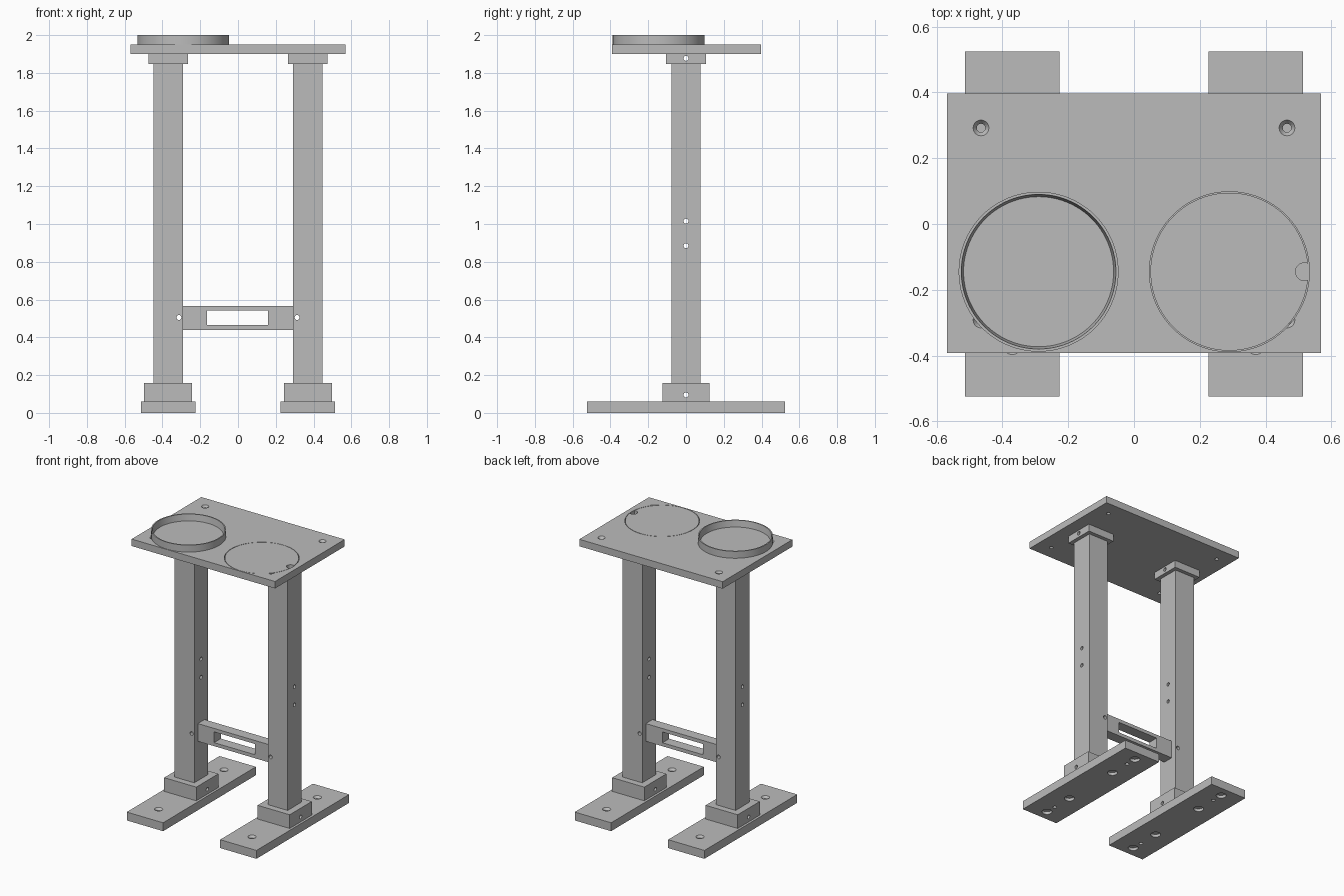
import bpy, bmesh, math
from mathutils import Matrix, Vector

old = bpy.data.objects.get("Cube")
if old:
    bpy.data.objects.remove(old)

grey = bpy.data.materials.new("plain_grey")
grey.use_nodes = True
COLOR = (0.5, 0.5, 0.5, 1)
grey.diffuse_color = COLOR
grey.node_tree.nodes["Principled BSDF"].inputs["Base Color"].default_value = COLOR


def finish(name, bm):
    bmesh.ops.recalc_face_normals(bm, faces=bm.faces)
    mesh = bpy.data.meshes.new(name)
    bm.to_mesh(mesh)
    bm.free()
    mesh.materials.append(grey)
    obj = bpy.data.objects.new(name, mesh)
    bpy.context.collection.objects.link(obj)
    return obj


def add_box(bm, lo, hi):
    lo, hi = Vector(lo), Vector(hi)
    size = Matrix.Diagonal((*(hi - lo), 1))
    bmesh.ops.create_cube(bm, size=1, matrix=Matrix.Translation((lo + hi) / 2) @ size)


def box(name, lo, hi):
    bm = bmesh.new()
    add_box(bm, lo, hi)
    return finish(name, bm)


def add_lathe(bm, profile, center, axis="Z", steps=32):
    """Spin a (radius, height) outline that starts and ends on the axis."""
    turn = {"Z": Matrix(), "X": Matrix.Rotation(math.pi / 2, 4, "Y"),
            "Y": Matrix.Rotation(math.pi / 2, 4, "X")}[axis]
    place = Matrix.Translation(center) @ turn
    verts = [bm.verts.new(place @ Vector((r, 0, h))) for r, h in profile]
    edges = [bm.edges.new(pair) for pair in zip(verts, verts[1:])]
    direction = turn.to_3x3() @ Vector((0, 0, 1))
    out = bmesh.ops.spin(bm, geom=verts + edges, cent=center, axis=direction,
                         angle=2 * math.pi, steps=steps)
    bmesh.ops.remove_doubles(bm, verts=bm.verts, dist=0.0001)


def rod(r, a, b):
    return [(0, a), (r, a), (r, b), (0, b)]


def cut(obj, holes):
    """Cut a list of (profile, center, axis, steps) lathed holes."""
    bm = bmesh.new()
    for hole in holes:
        add_lathe(bm, *hole)
    cut_with(obj, finish("cutter", bm))


def cut_with(obj, cutter):
    cutter.hide_render = True
    mod = obj.modifiers.new("holes", "BOOLEAN")
    mod.operation, mod.solver, mod.object = "DIFFERENCE", "EXACT", cutter
    bpy.context.view_layer.objects.active = obj
    bpy.ops.object.modifier_apply(modifier=mod.name)
    bpy.data.objects.remove(cutter)


def smooth(obj):
    bpy.ops.object.select_all(action="DESELECT")
    obj.select_set(True)
    bpy.context.view_layer.objects.active = obj
    bpy.ops.object.shade_smooth_by_angle(angle=math.radians(30))


SCREW = 0.013
through = rod(SCREW, -0.3, 0.3)
LEG_X = 0.37

# Legs with feet, sockets and caps, one set per side
for side, s in (("right", -1), ("left", 1)):
    x = s * LEG_X

    def block(part, half_x, half_y, low, high):
        return box(f"{side}_{part}", (x - half_x, -half_y, low), (x + half_x, half_y, high))

    foot = block("foot", 0.144, 0.525, 0, 0.06)
    sink = [(0, -0.02), (SCREW, -0.02), (SCREW, 0.045), (0.027, 0.06), (0.027, 0.08), (0, 0.08)]
    cut(foot, [(sink, (x, y, 0), "Z", 24) for y in (-0.37, 0.37)]
        + [(rod(0.033, -0.02, 0.02), (x, y, 0), "Z", 32) for y in (-0.45, -0.22, 0.22, 0.45)])

    socket = block("socket", 0.127, 0.125, 0.06, 0.158)
    cut(socket, [(through, (x, 0, 0.095), "X", 24)])

    lower = block("lower_leg", 0.078, 0.078, 0.158, 0.95)
    cut(lower, [(through, (x, 0, 0.885), "X", 24),
                (through, (s * 0.313, 0, 0.505), "Y", 24)])

    upper = block("upper_leg", 0.078, 0.078, 0.95, 1.85)
    cut(upper, [(through, (x, 0, 1.015), "X", 24)])

    cap = block("leg_cap", 0.105, 0.105, 1.848, 1.9)
    cut(cap, [(through, (x, 0, 1.877), "X", 24)])
    for part in (foot, socket, lower, upper, cap):
        smooth(part)

# Crossbar with its long opening
bar = box("crossbar", (-0.292, -0.038, 0.44), (0.292, 0.038, 0.567))
cut_with(bar, box("cutter", (-0.163, -0.2, 0.465), (0.16, 0.2, 0.542)))

# Table top with countersunk holes and a round recess
top = box("top_plate", (-0.568, -0.392, 1.9), (0.568, 0.396, 1.95))
sink = [(0, -0.02), (SCREW, -0.02), (SCREW, 0.035), (0.024, 0.05), (0.024, 0.07), (0, 0.07)]
cut(top, [(sink, (px, py, 1.9), "Z", 24) for px in (-0.465, 0.465) for py in (-0.292, 0.292)])
cut(top, [(rod(0.243, -0.03, 0.05), (0.29, -0.145, 1.95), "Z", 96)])
smooth(top)

# Flush disc with a finger notch
bm = bmesh.new()
add_lathe(bm, rod(0.24, -0.03, 0), (0.29, -0.145, 1.95), "Z", 96)
disc = finish("flush_disc", bm)
cut(disc, [(rod(0.027, -0.1, 0.1), (0.518, -0.145, 1.95), "Z", 32)])
smooth(disc)

# Raised ring tray
bm = bmesh.new()
tray = [(0, 0), (0.243, 0), (0.243, 0.05), (0.235, 0.05), (0.228, 0.004), (0, 0.004)]
add_lathe(bm, tray, (-0.29, -0.145, 1.95), "Z", 96)
smooth(finish("ring_tray", bm))
